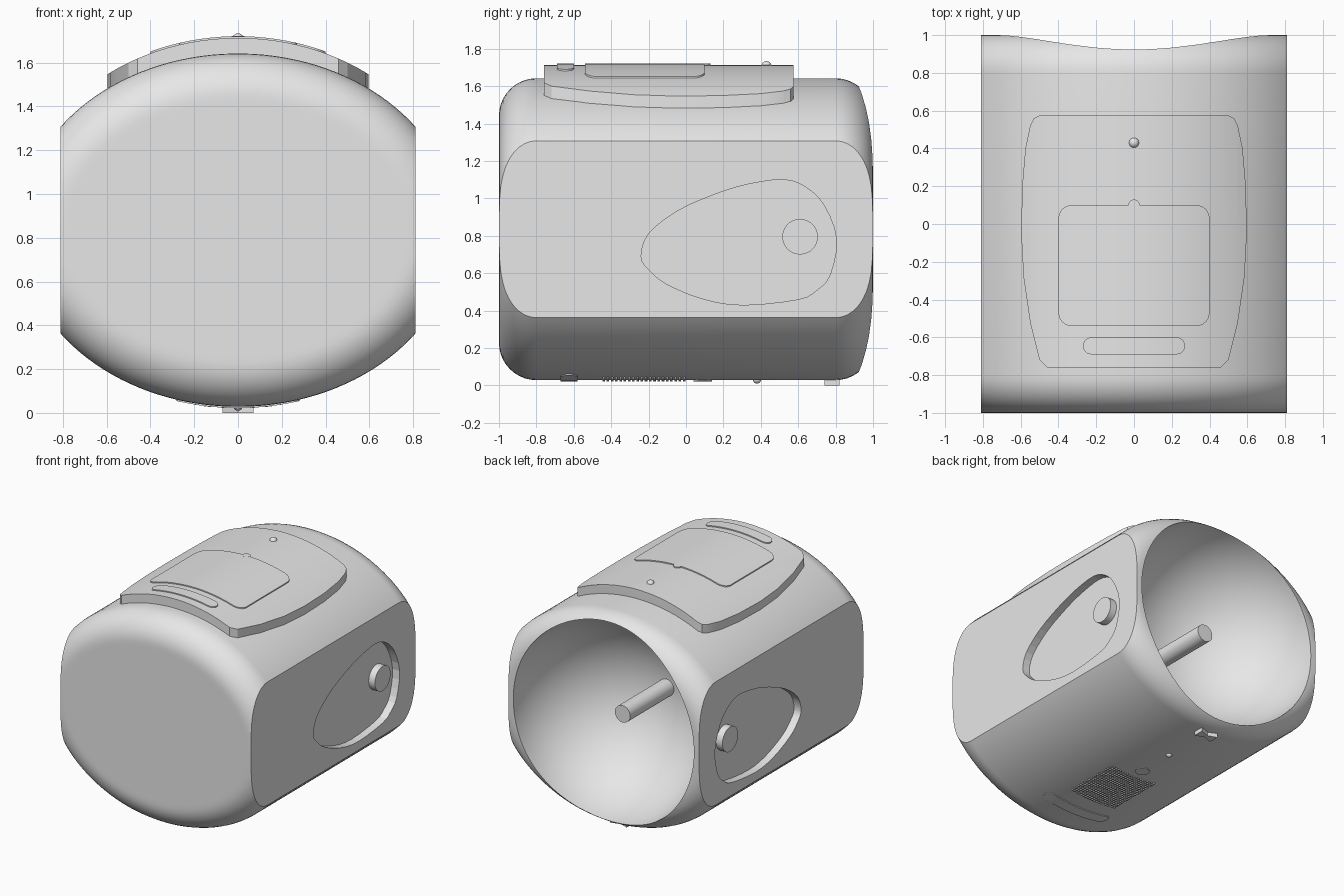
import bpy, bmesh
from math import sin, cos, pi, sqrt, radians
from mathutils import Matrix, Vector

cube = bpy.data.objects.get("Cube")
if cube:
    bpy.data.objects.remove(cube, do_unlink=True)

grey = bpy.data.materials.new("light_grey")
grey.use_nodes = True
grey.diffuse_color = (0.8, 0.8, 0.8, 1)
grey.node_tree.nodes["Principled BSDF"].inputs["Base Color"].default_value = (0.8, 0.8, 0.8, 1)

MID = 0.835               # height of the long axis
WIDE, TALL = 1.0, 0.807   # half axes of the oval section
SIDE = 0.81               # where the flat flanks are cut


def finish(bm, name):
    bmesh.ops.recalc_face_normals(bm, faces=bm.faces[:])
    mesh = bpy.data.meshes.new(name)
    bm.to_mesh(mesh)
    bm.free()
    mesh.materials.append(grey)
    obj = bpy.data.objects.new(name, mesh)
    bpy.context.collection.objects.link(obj)
    return obj


def activate(obj):
    bpy.ops.object.select_all(action='DESELECT')
    obj.select_set(True)
    bpy.context.view_layer.objects.active = obj


def smooth(obj):
    activate(obj)
    bpy.ops.object.shade_smooth_by_angle(angle=radians(30))


def boolean(obj, tool, operation):
    tool.hide_render = True
    mod = obj.modifiers.new("cut", 'BOOLEAN')
    mod.object, mod.operation, mod.solver = tool, operation, 'EXACT'
    activate(obj)
    bpy.ops.object.modifier_apply(modifier=mod.name)
    bpy.data.objects.remove(tool, do_unlink=True)


def oval_loft(rings, sides=128):
    """Rings of (y, half width, half height) joined along y."""
    bm = bmesh.new()
    loops = []
    for y, a, b in rings:
        angles = [2 * pi * (i + 0.5) / sides for i in range(sides)]
        loops.append([bm.verts.new((a * cos(t), y, MID + b * sin(t))) for t in angles])
    for lo, hi in zip(loops, loops[1:]):
        for i in range(sides):
            j = (i + 1) % sides
            bm.faces.new((lo[i], lo[j], hi[j], hi[i]))
    bm.faces.new(loops[0])
    bm.faces.new(loops[-1])
    return bm


def prism(name, outline, lo, hi, axis='z'):
    """Closed outline pushed from lo to hi along z (x, y points) or x (y, z points)."""
    bm = bmesh.new()
    place = (lambda p, h: (p[0], p[1], h)) if axis == 'z' else (lambda p, h: (h, p[0], p[1]))
    low, high = [[bm.verts.new(place(p, h)) for p in outline] for h in (lo, hi)]
    bm.faces.new(low)
    bm.faces.new(high)
    for i in range(len(low)):
        j = (i + 1) % len(low)
        bm.faces.new((low[i], low[j], high[j], high[i]))
    return finish(bm, name)


def smooth_loop(points, steps=3):
    """Catmull-Rom curve through a closed ring of points."""
    out, n = [], len(points)
    for i in range(n):
        p0, p1, p2, p3 = [Vector(points[(i + k) % n]) for k in (-1, 0, 1, 2)]
        for s in range(steps):
            t = s / steps
            out.append(0.5 * (2 * p1 + (p2 - p0) * t + (2 * p0 - 5 * p1 + 4 * p2 - p3) * t ** 2
                              + (3 * p1 - p0 - 3 * p2 + p3) * t ** 3))
    return out


def rounded_rect(half, y0, y1, r, steps=6):
    corners = [(half - r, y1 - r), (r - half, y1 - r), (r - half, y0 + r), (half - r, y0 + r)]
    return [(cx + r * cos(t), cy + r * sin(t))
            for q, (cx, cy) in enumerate(corners)
            for t in [(q + k / steps) * pi / 2 for k in range(steps + 1)]]


def curved_plate(name, outline, lo, hi, rise, widen):
    """Plate whose outer face follows the curved shell."""
    plate = prism(name, outline, lo, hi)
    a, b = WIDE + widen, TALL + rise
    boolean(plate, finish(oval_loft([(-1.5, a, b), (1.5, a, b)]), "shell_tool"), 'INTERSECT')
    smooth(plate)
    return plate


def cylinder(name, radius, start, end, sides=32):
    start, end = Vector(start), Vector(end)
    axis = end - start
    turn = axis.to_track_quat('Z', 'Y').to_matrix().to_4x4()
    bm = bmesh.new()
    bmesh.ops.create_cone(bm, cap_ends=True, segments=sides, radius1=radius, radius2=radius,
                          depth=axis.length,
                          matrix=Matrix.Translation((start + end) / 2) @ turn)
    obj = finish(bm, name)
    smooth(obj)
    return obj


def ball(name, radius, centre, seg=24):
    bm = bmesh.new()
    bmesh.ops.create_uvsphere(bm, u_segments=seg, v_segments=seg // 2, radius=radius,
                              matrix=Matrix.Translation(centre) @ Matrix.Rotation(pi / 2, 4, 'X'))
    obj = finish(bm, name)
    smooth(obj)
    return obj


# Body: oval barrel with rounded ends and flat flanks
fillet, steps = 0.2, 10
half = [(1.0, 0.23)]
for k in range(steps + 1):
    t = pi / 2 * (1 - k / steps)
    half.append((1 - fillet + fillet * sin(t), fillet - fillet * cos(t)))
profile = [(-y, d) for y, d in half] + half[::-1]
bm = oval_loft([(y, WIDE - d, TALL - d) for y, d in profile])
for s in (1, -1):
    bmesh.ops.bisect_plane(bm, geom=bm.verts[:] + bm.edges[:] + bm.faces[:],
                           plane_co=(s * SIDE, 0, 0), plane_no=(s, 0, 0), clear_outer=True)
    bmesh.ops.holes_fill(bm, edges=[e for e in bm.edges if e.is_boundary], sides=0)
body = finish(bm, "body")

# Round bowl in the back end
boolean(body, ball("bowl_cutter", 0.768, (0, 1.003, MID), 96), 'DIFFERENCE')

# Teardrop recess with a round button on each flank
teardrop = smooth_loop([(-.24, .69), (-.2, .81), (-.05, .93), (.15, 1.02), (.33, 1.075),
                        (.52, 1.1), (.64, 1.06), (.74, .96), (.805, .78), (.77, .59),
                        (.7, .51), (.6, .46), (.31, .43), (.1, .46), (-.1, .54), (-.2, .62)])
for s, side in ((1, "left"), (-1, "right")):
    boolean(body, prism("recess_cutter", teardrop, s * 0.75, s * 0.95, 'x'), 'DIFFERENCE')
    cylinder(side + "_button", 0.095, (s * 0.745, 0.61, 0.795), (s * 0.803, 0.61, 0.795))
smooth(body)

# Central rod in the bowl
cylinder("centre_rod", 0.065, (0, 0.15, MID), (0, 0.77, MID))

# Raised saddle on top, with hatch, latch, grip and knob
edge = [(.46, -.76), (.5, -.72), (.55, -.52), (.585, -.28), (.597, -.05), (.592, .2),
        (.575, .4), (.55, .52), (.53, .56), (.5, .575)]
saddle = edge + [(-x, y) for x, y in reversed(edge)]
curved_plate("top_saddle", saddle, 1.475, 2.0, 0.071, 0.02)
curved_plate("top_hatch", rounded_rect(0.4, -0.54, 0.1, 0.07), 1.6, 2.0, 0.079, 0.028)
curved_plate("hatch_latch", rounded_rect(0.03, 0.07, 0.13, 0.03), 1.65, 2.0, 0.08, 0.028)
curved_plate("top_grip", rounded_rect(0.27, -0.69, -0.6, 0.044), 1.6, 2.0, 0.079, 0.028)
ball("top_knob", 0.027, (0, 0.43, 1.707))

# Underside: grip, round cap, knob and bow-shaped foot
curved_plate("bottom_grip", rounded_rect(0.28, -0.67, -0.58, 0.044), -0.5, 0.1, 0.006, 0.006)
curved_plate("bottom_cap", rounded_rect(0.05, 0.04, 0.14, 0.05), -0.5, 0.1, 0.006, 0.006)
ball("bottom_knob", 0.022, (0, 0.38, 0.032))
bow = [(.07, .74), (.07, .82), (0, .795), (-.07, .82), (-.07, .74), (0, .765)]
prism("bottom_foot", bow, 0.0, 0.06)

# Underside grille of small studs
bm = bmesh.new()
count = 20
for i in range(count):
    for j in range(count):
        x = -0.19 + 0.38 * i / (count - 1)
        y = -0.44 + 0.43 * j / (count - 1)
        z = MID - TALL * sqrt(1 - x * x)
        bmesh.ops.create_cone(bm, cap_ends=True, segments=6, radius1=0.007, radius2=0.007,
                              depth=0.014, matrix=Matrix.Translation((x, y, z)))
finish(bm, "bottom_grille")
